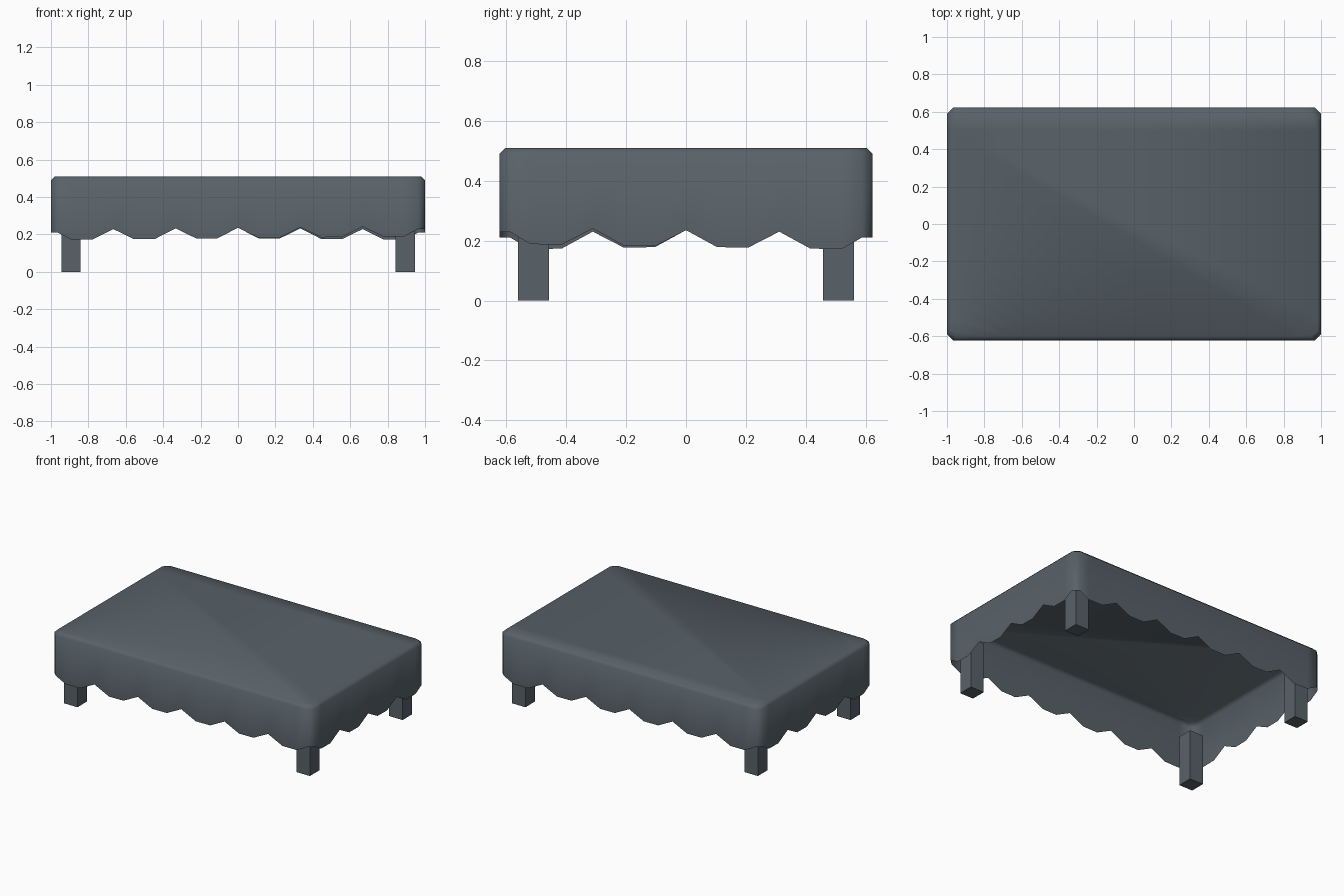
import bpy, bmesh

cube = bpy.data.objects.get("Cube")
if cube:
    bpy.data.objects.remove(cube, do_unlink=True)


def make_material(name, colour):
    mat = bpy.data.materials.new(name)
    mat.use_nodes = True
    mat.diffuse_color = colour
    mat.node_tree.nodes["Principled BSDF"].inputs["Base Color"].default_value = colour
    return mat


def add_object(name, bm, mat, smooth):
    mesh = bpy.data.meshes.new(name)
    for f in bm.faces:
        f.smooth = smooth
    bm.to_mesh(mesh)
    bm.free()
    mesh.materials.append(mat)
    obj = bpy.data.objects.new(name, mesh)
    bpy.context.collection.objects.link(obj)
    return obj


slate = make_material("slate grey", (0.098, 0.122, 0.14, 1))

HX, HY, TOP = 1.0, 0.623, 0.51
CORNER, BEVEL = 0.035, 0.02
PEAK, DIP, HEM_CORNER = 0.225, 0.17, 0.21


def side_points(half, scallops):
    """Positions along one side, with the hem height at each."""
    step = 2 * half / (scallops * 3)
    pts = [(-half + i * step, PEAK if i % 3 == 0 else DIP)
           for i in range(1, scallops * 3)]
    end = half - CORNER
    return [(-end, HEM_CORNER)] + pts + [(end, HEM_CORNER)]


# Outline of the cloth, counter-clockwise from the front left of the plan
long_side, short_side = side_points(HX, 6), side_points(HY, 4)
outline = [(t, -HY, z) for t, z in long_side]
outline += [(HX, t, z) for t, z in short_side]
outline += [(-t, HY, z) for t, z in long_side]
outline += [(-HX, -t, z) for t, z in short_side]

# Tablecloth: scalloped skirt, bevelled rim and flat top as one open sheet
bm = bmesh.new()
hem, rim, top = [], [], []
sx, sy = 1 - BEVEL / HX, 1 - BEVEL / HY
for x, y, z in outline:
    sag = 0.01 * (1 - x * y / (HX * HY))
    hem.append(bm.verts.new((x, y, z + sag)))
    rim.append(bm.verts.new((x, y, TOP - BEVEL)))
    top.append(bm.verts.new((x * sx, y * sy, TOP)))
for low, high in ((hem, rim), (rim, top)):
    for i in range(len(low)):
        j = (i + 1) % len(low)
        bm.faces.new((low[i], low[j], high[j], high[i]))
bm.faces.new(top)
add_object("tablecloth", bm, slate, True)

# Four square legs
LEG, LEG_H = 0.104, 0.35
for side, x in (("left", 0.893), ("right", -0.893)):
    for end, y in (("front", -0.509), ("back", 0.509)):
        bm = bmesh.new()
        bmesh.ops.create_cube(bm, size=1)
        bmesh.ops.scale(bm, vec=(LEG, LEG, LEG_H), verts=bm.verts)
        bmesh.ops.translate(bm, vec=(x, y, LEG_H / 2), verts=bm.verts)
        add_object(f"{end}_{side}_leg", bm, slate, False)
